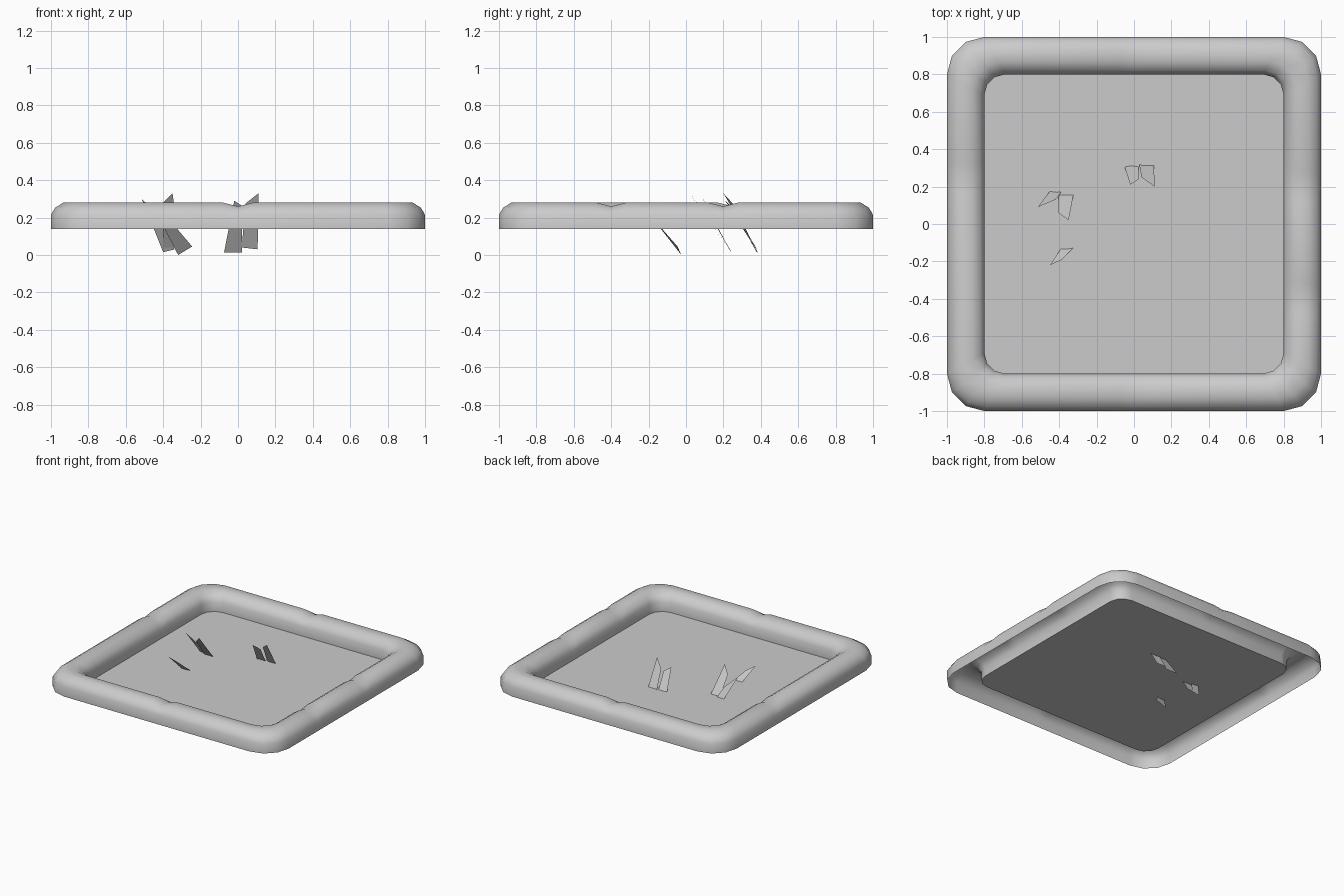
import bpy, bmesh
from math import sin, cos, pi

if "Cube" in bpy.data.objects:
    bpy.data.objects.remove(bpy.data.objects["Cube"])


def add_object(name, bm):
    mesh = bpy.data.meshes.new(name)
    bm.to_mesh(mesh)
    bm.free()
    obj = bpy.data.objects.new(name, mesh)
    bpy.context.collection.objects.link(obj)
    return obj


# dents: positions along each side (right, back, left, front), half width
DENTS = [[(-0.40, 0.08), (0.20, 0.08)], [(0.0, 0.08)],
         [(0.25, 0.08)], [(0.0, 0.08)]]


def outline(half, radius):
    """Rounded square as (x, y, dent) with stations at the dents."""
    pts = []
    for side in range(4):
        c, s = [(1, 0), (0, 1), (-1, 0), (0, -1)][side]
        local = []
        sign = 1 if side in (0, 3) else -1    # keep dent positions in world axes
        for pos, w in sorted(DENTS[side], key=lambda d: d[0] * sign):
            p = pos * sign
            local += [(half, p - w, 0), (half, p, 1), (half, p + w, 0)]
        for i in range(4):                    # three-segment corner
            a = i * pi / 6
            local.append((half - radius + radius * cos(a),
                          half - radius + radius * sin(a), 0))
        start = (half, -(half - radius), 0)
        for x, y, d in [start] + local[:-1]:
            pts.append((c * x - s * y, s * x + c * y, d))
    return pts


# rim: hollow rounded channel, open underneath
PROFILE = [(1.0, 0.14, 0.20), (1.0, 0.215, 0.20), (0.978, 0.252, 0.19),
           (0.935, 0.28, 0.17), (0.865, 0.28, 0.14), (0.822, 0.252, 0.12),
           (0.80, 0.215, 0.11), (0.80, 0.14, 0.11)]
bm = bmesh.new()
rings = []
for half, z, radius in PROFILE:
    depth = max(0, (z - 0.215) / 0.065) * 0.02
    rings.append([bm.verts.new((x, y, z - depth * d))
                  for x, y, d in outline(half, radius)])
for low, high in zip(rings, rings[1:]):
    n = len(low)
    for i in range(n):
        j = (i + 1) % n
        bm.faces.new((low[i], low[j], high[j], high[i]))
for f in bm.faces:
    f.smooth = True
add_object("rim", bm)

# floor: flat sheet inside the rim
bm = bmesh.new()
bm.faces.new([bm.verts.new((x, y, 0.14)) for x, y, d in outline(0.80, 0.11)])
add_object("floor", bm)

# shards: thin slanted blades pushed through the floor
SHARDS = [
    [(-0.075, 0.385, 0.012), (0.02, 0.38, 0.012), (0.025, 0.24, 0.26), (-0.02, 0.21, 0.29)],
    [(0.02, 0.37, 0.04), (0.105, 0.38, 0.03), (0.11, 0.20, 0.33), (0.04, 0.25, 0.275)],
    [(-0.40, 0.24, 0.015), (-0.34, 0.235, 0.03), (-0.42, 0.13, 0.21), (-0.515, 0.09, 0.30)],
    [(-0.40, 0.225, 0.04), (-0.31, 0.225, 0.04), (-0.35, 0.02, 0.33), (-0.405, 0.06, 0.275)],
    [(-0.32, -0.025, 0.0), (-0.245, -0.045, 0.045), (-0.385, -0.19, 0.21), (-0.45, -0.22, 0.25)],
]
for i, pts in enumerate(SHARDS):
    bm = bmesh.new()
    bm.faces.new([bm.verts.new(p) for p in pts])
    add_object("shard_%d" % (i + 1), bm)
